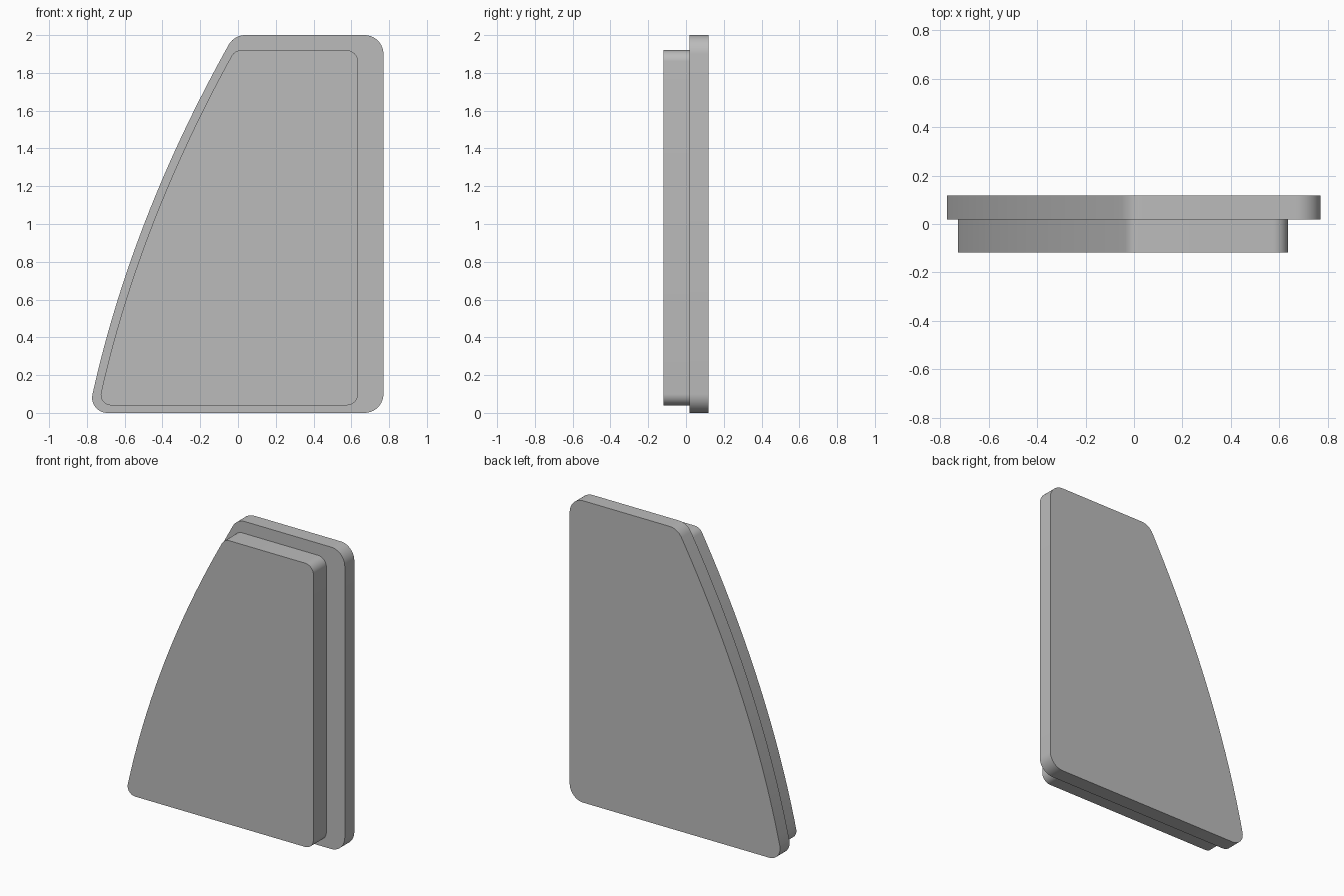
import bpy
import bmesh
import math
from mathutils import Vector

cube = bpy.data.objects.get("Cube")
if cube:
    bpy.data.objects.remove(cube)

grey = bpy.data.materials.new("plain grey")
grey.use_nodes = True
colour = (0.5, 0.5, 0.5, 1)
grey.diffuse_color = colour
grey.node_tree.nodes["Principled BSDF"].inputs["Base Color"].default_value = colour


def edge_point(z, inset):
    """Point on the bowed left edge, moved inwards by inset."""
    t = z - 0.1
    slope = 0.389 - 0.091 * (1.84 - 2 * t)
    x = -0.77 + 0.389 * t - 0.091 * t * (1.84 - t)
    return Vector((x + inset * math.hypot(1, slope), z))


def fillet(before, corner, after, radius, steps=10):
    """Arc that rounds a corner between two neighbouring points."""
    a = (before - corner).normalized()
    b = (after - corner).normalized()
    half = a.angle(b) / 2
    centre = corner + (a + b).normalized() * (radius / math.sin(half))
    length = radius / math.tan(half)
    start = corner + a * length - centre
    end = corner + b * length - centre
    sweep = math.pi - 2 * half
    return [centre + (start * math.sin((1 - i / steps) * sweep)
                      + end * math.sin(i / steps * sweep)) / math.sin(sweep)
            for i in range(steps + 1)]


def outline(right, bottom, top, inset, radius, lower_radius):
    low, high = edge_point(bottom, inset), edge_point(top, inset)
    near_low = edge_point(bottom + lower_radius * 1.2, inset)
    near_high = edge_point(top - radius * 0.6, inset)
    br, tr = Vector((right, bottom)), Vector((right, top))
    points = fillet(low, br, tr, radius) + fillet(br, tr, high, radius)
    points += fillet(tr, high, near_high, radius)
    # bowed edge, from top to bottom
    z_high = points[-1].y
    lower_arc = fillet(near_low, low, br, lower_radius)
    z_low = lower_arc[0].y
    steps = 32
    points += [edge_point(z_high + (z_low - z_high) * i / steps, inset)
               for i in range(1, steps)]
    return points + lower_arc


def panel(name, points, front, back):
    bm = bmesh.new()
    face = bm.faces.new([bm.verts.new((p.x, front, p.y)) for p in points])
    result = bmesh.ops.extrude_face_region(bm, geom=[face])
    verts = [v for v in result["geom"] if isinstance(v, bmesh.types.BMVert)]
    bmesh.ops.translate(bm, verts=verts, vec=(0, back - front, 0))
    bmesh.ops.recalc_face_normals(bm, faces=bm.faces)
    mesh = bpy.data.meshes.new(name)
    bm.to_mesh(mesh)
    bm.free()
    mesh.materials.append(grey)
    obj = bpy.data.objects.new(name, mesh)
    bpy.context.collection.objects.link(obj)
    bpy.ops.object.select_all(action="DESELECT")
    obj.select_set(True)
    bpy.context.view_layer.objects.active = obj
    bpy.ops.object.shade_smooth_by_angle(angle=math.radians(30))


# Wide plate at the back, smaller raised block at the front
panel("back_plate", outline(0.77, 0, 2, 0, 0.1, 0.08), 0.018, 0.118)
panel("front_block", outline(0.635, 0.04, 1.92, 0.042, 0.06, 0.055), -0.118, 0.018)
